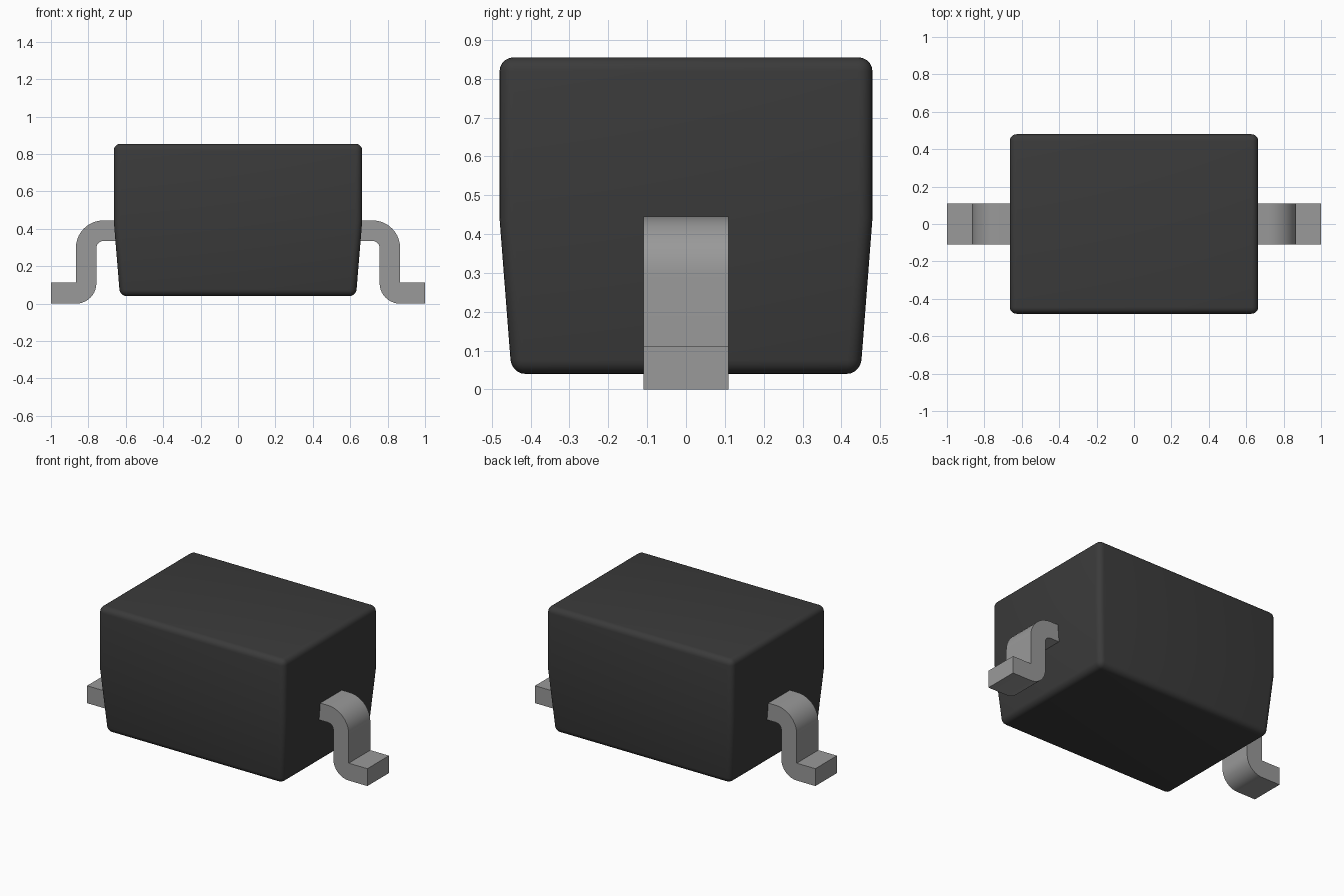
import bpy, bmesh, math

if "Cube" in bpy.data.objects:
    bpy.data.objects.remove(bpy.data.objects["Cube"])


def material(name, grey):
    mat = bpy.data.materials.new(name)
    mat.diffuse_color = (grey, grey, grey, 1)
    mat.use_nodes = True
    mat.node_tree.nodes["Principled BSDF"].inputs["Base Color"].default_value = mat.diffuse_color
    return mat


def finish(bm, name, mat):
    bmesh.ops.recalc_face_normals(bm, faces=bm.faces[:])
    mesh = bpy.data.meshes.new(name)
    bm.to_mesh(mesh)
    bm.free()
    mesh.materials.append(mat)
    obj = bpy.data.objects.new(name, mesh)
    bpy.context.collection.objects.link(obj)
    bpy.ops.object.select_all(action='DESELECT')
    obj.select_set(True)
    bpy.context.view_layer.objects.active = obj
    bpy.ops.object.shade_smooth_by_angle(angle=math.radians(35))
    return obj


def arc(cx, cz, r, start, end, steps=10):
    angles = [math.radians(start + (end - start) * i / steps) for i in range(steps + 1)]
    return [(cx + r * math.cos(a), cz + r * math.sin(a)) for a in angles]


plastic = material("dark_plastic", 0.043)
metal = material("grey_metal", 0.32)

# Moulded body: straight upper half, drafted lower half, rounded edges
bm = bmesh.new()
rings = []
for hx, hy, z in [(0.631, 0.449, 0.04), (0.664, 0.48, 0.44), (0.664, 0.48, 0.855)]:
    rings.append([bm.verts.new((sx * hx, sy * hy, z))
                  for sx, sy in [(-1, -1), (1, -1), (1, 1), (-1, 1)]])
bm.faces.new(rings[0])
bm.faces.new(rings[-1])
for low, high in zip(rings, rings[1:]):
    for i in range(4):
        j = (i + 1) % 4
        bm.faces.new((low[i], low[j], high[j], high[i]))
bmesh.ops.recalc_face_normals(bm, faces=bm.faces[:])
edges = [e for e in bm.edges if e.calc_face_angle() > math.radians(30)]
bmesh.ops.bevel(bm, geom=edges, offset=0.036, segments=5, profile=0.5,
                affect='EDGES', clamp_overlap=True)
finish(bm, "body", plastic)

# Gull-wing leads: bent strip profile extruded across its width
profile = [(0.60, 0.445)]
profile += arc(0.72, 0.298, 0.147, 90, 0)      # outer shoulder bend
profile += [(0.867, 0.112), (1.0, 0.112), (1.0, 0.0)]
profile += arc(0.867, 0.11, 0.11, 270, 180)    # heel bend
profile += arc(0.72, 0.298, 0.037, 0, 90, 6)   # inner shoulder bend
profile += [(0.60, 0.335)]

for side, name in [(1, "right_lead"), (-1, "left_lead")]:
    bm = bmesh.new()
    face = bm.faces.new([bm.verts.new((side * x, -0.11, z)) for x, z in profile])
    ext = bmesh.ops.extrude_face_region(bm, geom=[face])
    moved = [v for v in ext["geom"] if isinstance(v, bmesh.types.BMVert)]
    bmesh.ops.translate(bm, verts=moved, vec=(0, 0.22, 0))
    if not any(f.normal.y < -0.9 or f.normal.y > 0.9 for f in bm.faces):
        bm.normal_update()
    finish(bm, name, metal)
